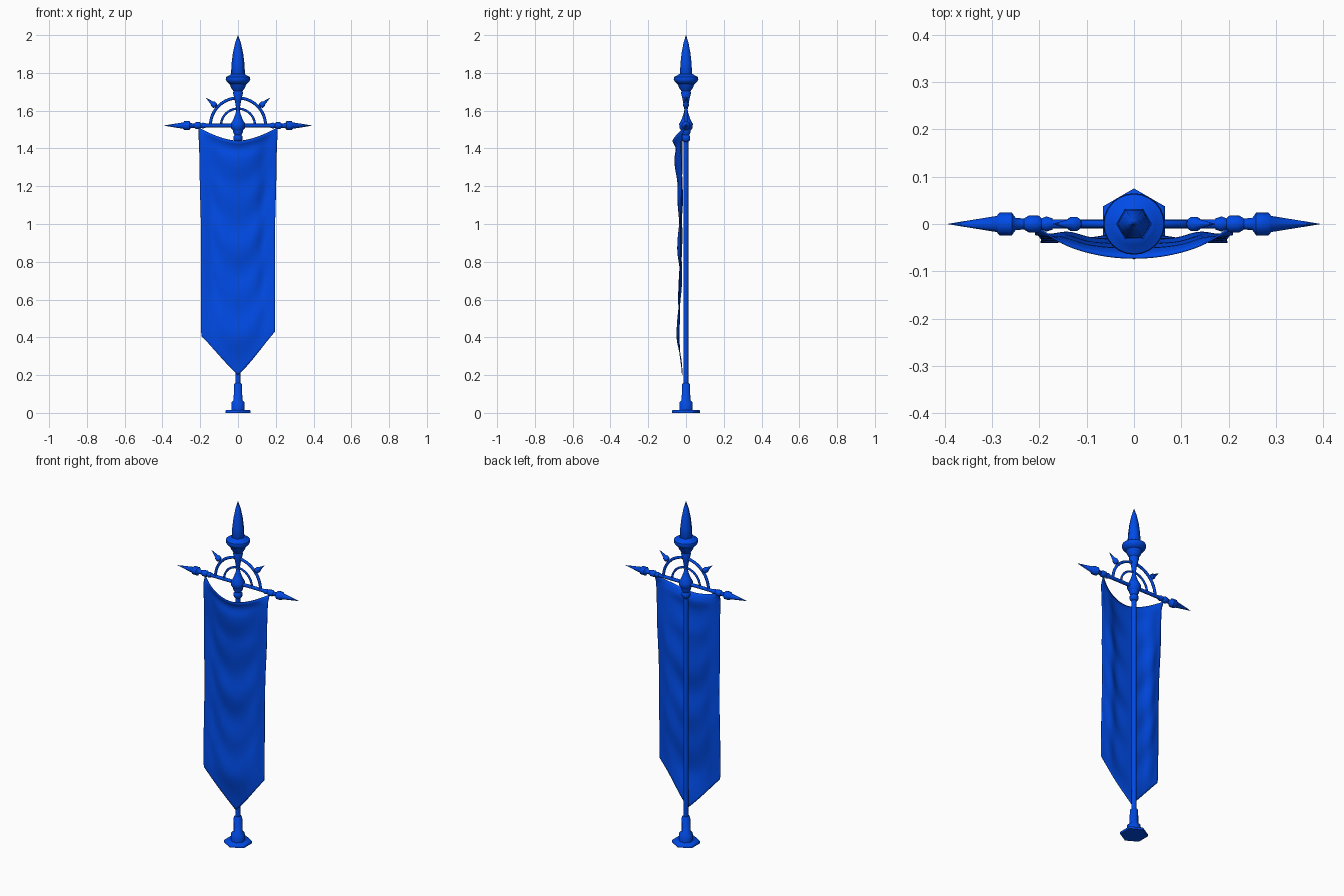
import bpy, math
from mathutils import Matrix, Vector

if "Cube" in bpy.data.objects:
    bpy.data.objects.remove(bpy.data.objects["Cube"])

blue = bpy.data.materials.new("royal blue")
blue.use_nodes = True
COLOUR = (0.0, 0.07, 0.8, 1)
blue.diffuse_color = COLOUR
blue.node_tree.nodes["Principled BSDF"].inputs["Base Color"].default_value = COLOUR


def add_mesh(name, verts, faces, angle):
    mesh = bpy.data.meshes.new(name)
    mesh.from_pydata(verts, [], faces)
    mesh.materials.append(blue)
    obj = bpy.data.objects.new(name, mesh)
    bpy.context.collection.objects.link(obj)
    bpy.ops.object.select_all(action='DESELECT')
    obj.select_set(True)
    bpy.context.view_layer.objects.active = obj
    bpy.ops.object.shade_smooth_by_angle(angle=math.radians(angle))
    return obj


def lathe(name, profile, sides, start=Vector((0, 0, 0)), axis=Vector((0, 0, 1)),
          turn=0.0, angle=50):
    """Revolve (radius, distance) pairs around an axis."""
    place = Matrix.Translation(start) @ axis.to_track_quat('Z', 'Y').to_matrix().to_4x4()
    verts, faces = [], []
    for r, d in profile:
        for i in range(sides):
            a = math.tau * i / sides + turn
            verts.append(place @ Vector((r * math.cos(a), r * math.sin(a), d)))
    for k in range(len(profile) - 1):
        for i in range(sides):
            j = (i + 1) % sides
            a, b = k * sides, (k + 1) * sides
            faces.append((a + i, a + j, b + j, b + i))
    faces.append(tuple(reversed(range(sides))))
    faces.append(tuple(range(len(verts) - sides, len(verts))))
    return add_mesh(name, verts, faces, angle)


def half_ring(name, radius, thick, centre_z, steps=32, sides=8):
    """Half circle tube standing on the crossbar."""
    verts, faces = [], []
    for k in range(steps + 1):
        a = math.pi * k / steps
        for i in range(sides):
            b = math.tau * i / sides
            r = radius + thick * math.cos(b)
            verts.append((r * math.cos(a), thick * math.sin(b), centre_z + r * math.sin(a)))
    for k in range(steps):
        for i in range(sides):
            j, p, q = (i + 1) % sides, k * sides, (k + 1) * sides
            faces.append((p + i, p + j, q + j, q + i))
    add_mesh(name, verts, faces, 60)


def smooth_lookup(points, z):
    """Eased interpolation through (height, value) pairs, highest first."""
    for (z0, v0), (z1, v1) in zip(points, points[1:]):
        if z >= z1:
            f = min(1, max(0, (z0 - z) / (z0 - z1)))
            return v0 + (v1 - v0) * f * f * (3 - 2 * f)
    return points[-1][1]


BAR = 1.521
HEX = math.pi / 6

# Foot, pole and collar
lathe("base_plate", [(0.075, 0), (0.075, 0.012), (0.07, 0.016)], 6, turn=HEX)
lathe("base_socket", [(0.038, 0.015), (0.038, 0.055), (0.025, 0.068), (0.023, 0.15),
                      (0.016, 0.158)], 8, turn=math.pi / 8)
lathe("pole", [(0.014, 0.15), (0.014, BAR)], 8, turn=math.pi / 8)
lathe("pole_collar", [(0.014, 1.435), (0.023, 1.445), (0.023, 1.465), (0.018, 1.47),
                      (0.026, 1.485), (0.026, 1.5)], 10)

# Hub, tapered neck and cup
lathe("hub", [(0.024, 1.492), (0.036, 1.507), (0.038, 1.53), (0.024, 1.555),
              (0.013, 1.585), (0.008, 1.61)], 10)
lathe("finial_neck", [(0.008, 1.6), (0.016, 1.65), (0.027, 1.695), (0.024, 1.703),
                      (0.036, 1.72), (0.046, 1.745)], 16)
lathe("finial_cup", [(0.044, 1.74), (0.06, 1.755), (0.065, 1.766), (0.063, 1.778),
                     (0.045, 1.787), (0.035, 1.795)], 24)
lathe("spear_head", [(0.03, 1.78), (0.037, 1.795), (0.034, 1.85), (0.027, 1.905),
                     (0.015, 1.96), (0.0006, 2.0)], 6, angle=65)

# Crossbar with mirrored spikes
lathe("crossbar", [(0.01, -0.25), (0.01, 0.25)], 8, Vector((0, 0, BAR)), Vector((1, 0, 0)))
for side, label in ((1, "left"), (-1, "right")):
    out = Vector((side, 0, 0))
    lathe(label + "_bar_knot", [(0.012, 0.172), (0.016, 0.185), (0.012, 0.195), (0.018, 0.202),
                                (0.018, 0.222), (0.012, 0.232)], 8, Vector((0, 0, BAR)), out)
    lathe(label + "_bar_spike", [(0.011, 0.225), (0.013, 0.25), (0.024, 0.258), (0.024, 0.284),
                                 (0.017, 0.29), (0.0006, 0.392)], 8, Vector((0, 0, BAR)), out)
    # Small spikes leaning out from the halo
    lean = Vector((side * 0.76, 0, 0.66))
    lathe(label + "_halo_spike", [(0.006, 0.145), (0.008, 0.155), (0.015, 0.16), (0.015, 0.177),
                                  (0.01, 0.182), (0.0005, 0.226)], 8, Vector((0, 0, BAR)), lean)

half_ring("outer_halo", 0.146, 0.008, BAR)
half_ring("inner_halo", 0.09, 0.006, BAR)

# Hanging cloth: sagging top, pointed bottom, soft U-shaped folds
CENTRE_Y = [(1.46, -0.06), (1.41, -0.05), (1.35, -0.058), (1.2, -0.046), (1.05, -0.036),
            (0.9, -0.041), (0.7, -0.034), (0.42, -0.046), (0.2, -0.02)]
EDGE_Y = [(1.52, -0.004), (1.46, -0.022), (1.3, -0.022), (1.0, -0.03), (0.4, -0.038)]
HALF_WIDTH = [(1.52, 0.209), (1.3, 0.203), (0.9, 0.195), (0.45, 0.197), (0.38, 0.19)]
COLS, ROWS = 36, 72
verts, faces = [], []
for r in range(ROWS + 1):
    t = r / ROWS
    for c in range(COLS + 1):
        u = 2 * c / COLS - 1
        top = 1.44 + 0.072 * abs(u) ** 1.7
        low = 0.2 + 0.218 * abs(u) ** 1.1 + 0.012 * u * abs(u)
        z = top + (low - top) * t
        bulge = math.cos(u * math.pi / 2)
        fade = math.sin(math.pi * t) ** 0.5 if 0 < t < 1 else 0
        y = smooth_lookup(EDGE_Y, z) * (1 - bulge)
        y += smooth_lookup(CENTRE_Y, z - 0.08 * u * u) * bulge
        # Rolled lip, side valleys and draped ridges
        y -= 0.015 * bulge * math.exp(-((top - z) / 0.03) ** 2)
        y += 0.014 * fade * math.exp(-((abs(u) - 0.7) / 0.17) ** 2) * min(1, 0.4 + z * 0.5)
        y += 0.004 * fade * math.sin(math.tau * (z - 0.35 * u * u) / 0.23) * (1 - u * u)
        x = u * smooth_lookup(HALF_WIDTH, z + 0.05 * (1 - u * u))
        verts.append((x, min(y, -0.003), z))
for r in range(ROWS):
    for c in range(COLS):
        a = r * (COLS + 1) + c
        faces.append((a, a + COLS + 1, a + COLS + 2, a + 1))
cloth = add_mesh("banner_cloth", verts, faces, 60)
shell = cloth.modifiers.new("cloth_thickness", 'SOLIDIFY')
shell.thickness = 0.004
shell.offset = 0
